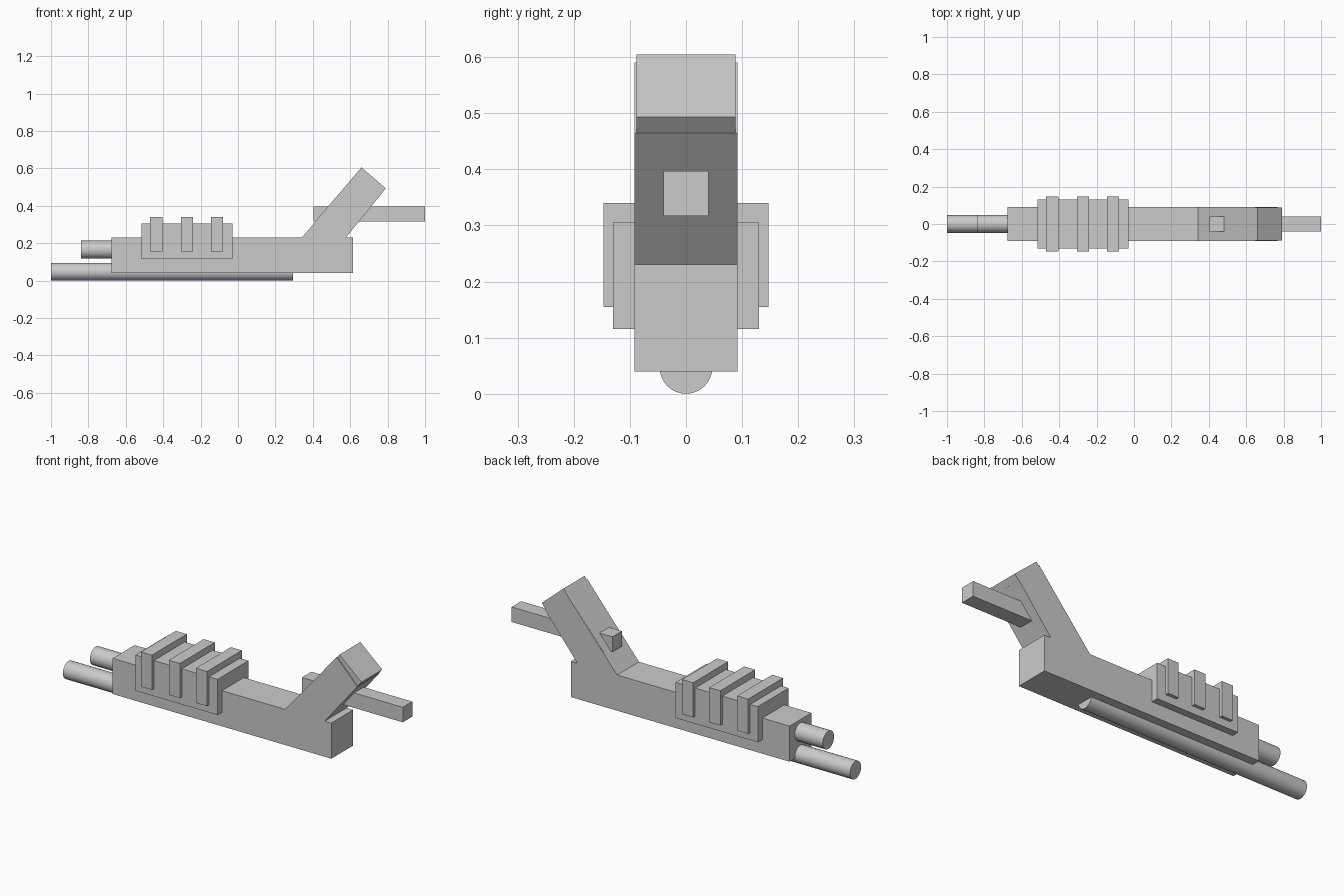
import bpy, bmesh, math
from mathutils import Matrix

if "Cube" in bpy.data.objects:
    bpy.data.objects.remove(bpy.data.objects["Cube"])

grey = bpy.data.materials.new("plain_grey")
grey.diffuse_color = (0.6, 0.6, 0.6, 1)
grey.use_nodes = True
grey.node_tree.nodes["Principled BSDF"].inputs["Base Color"].default_value = grey.diffuse_color


def finish(name, bm):
    bmesh.ops.recalc_face_normals(bm, faces=bm.faces)
    mesh = bpy.data.meshes.new(name)
    bm.to_mesh(mesh)
    bm.free()
    mesh.materials.append(grey)
    ob = bpy.data.objects.new(name, mesh)
    bpy.context.collection.objects.link(ob)
    return ob


def slab(name, profile, half_width):
    """Extrude an x-z outline evenly to both sides of y = 0."""
    bm = bmesh.new()
    face = bm.faces.new([bm.verts.new((x, -half_width, z)) for x, z in profile])
    ext = bmesh.ops.extrude_face_region(bm, geom=[face])["geom"]
    verts = [v for v in ext if isinstance(v, bmesh.types.BMVert)]
    bmesh.ops.translate(bm, verts=verts, vec=(0, 2 * half_width, 0))
    return finish(name, bm)


def box(name, x0, x1, z0, z1, half_width):
    return slab(name, [(x0, z0), (x1, z0), (x1, z1), (x0, z1)], half_width)


def tube(name, x0, x1, z, radius):
    bm = bmesh.new()
    place = Matrix.Translation(((x0 + x1) / 2, 0, z)) @ Matrix.Rotation(math.pi / 2, 4, 'Y')
    bmesh.ops.create_cone(bm, cap_ends=True, segments=32, radius1=radius,
                          radius2=radius, depth=x1 - x0, matrix=place)
    for f in bm.faces:
        f.smooth = len(f.verts) == 4
    for e in bm.edges:
        e.smooth = all(len(f.verts) == 4 for f in e.link_faces)
    return finish(name, bm)


# Main body and the two round rods
box("body", -0.675, 0.615, 0.04, 0.23, 0.092)
tube("lower_rod", -1.0, 0.295, 0.047, 0.047)
tube("upper_rod", -0.84, -0.60, 0.165, 0.048)

# Sleeve with three raised ribs
box("sleeve", -0.515, -0.03, 0.115, 0.305, 0.13)
for i, x in enumerate((-0.4375, -0.2725, -0.1125)):
    box(f"rib_{i + 1}", x - 0.0325, x + 0.0325, 0.155, 0.34, 0.147)

# Slanted arm: wider sleeve with a slightly narrower core reaching past it
slab("arm", [(0.34, 0.228), (0.575, 0.228), (0.768, 0.465), (0.647, 0.59)], 0.092)
slab("arm_core", [(0.425, 0.33), (0.56, 0.22), (0.79, 0.493), (0.66, 0.605)], 0.088)

# Square bar through the arm
box("cross_bar", 0.405, 1.0, 0.317, 0.397, 0.04)
